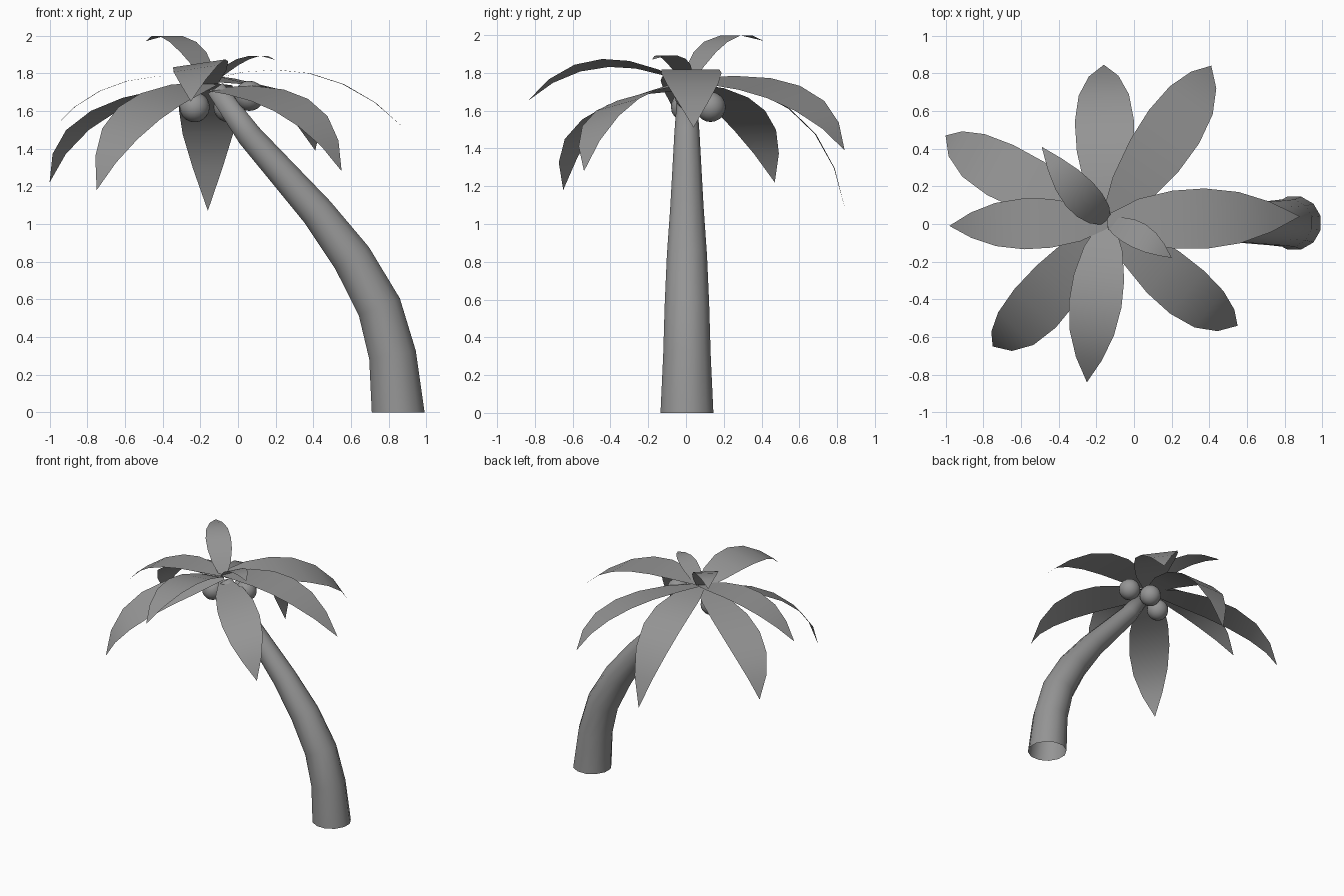
import bpy, bmesh, math
from mathutils import Vector

cube = bpy.data.objects.get("Cube")
if cube:
    bpy.data.objects.remove(cube, do_unlink=True)

grey = bpy.data.materials.new("plain_grey")
grey.use_nodes = True
grey.diffuse_color = (0.3, 0.3, 0.3, 1)
grey.node_tree.nodes["Principled BSDF"].inputs["Base Color"].default_value = (0.3, 0.3, 0.3, 1)


def finish(name, bm):
    """Turn a bmesh into a smooth shaded grey object."""
    mesh = bpy.data.meshes.new(name)
    for face in bm.faces:
        face.smooth = True
    bm.to_mesh(mesh)
    bm.free()
    mesh.materials.append(grey)
    obj = bpy.data.objects.new(name, mesh)
    bpy.context.collection.objects.link(obj)
    return obj


# Trunk: tapered rings along a leaning curve (x, z, radius), open at the base
path = [(.85, 0, .145), (.82, .305, .13), (.75, .56, .122), (.605, .82, .11),
        (.42, 1.065, .092), (.22, 1.29, .079), (.06, 1.47, .069), (-.12, 1.72, .05)]
sides = 12
bm = bmesh.new()
rings = []
for i, (x, z, r) in enumerate(path):
    before, after = path[max(i - 1, 0)], path[min(i + 1, len(path) - 1)]
    tangent = Vector((after[0] - before[0], 0, after[1] - before[1])).normalized()
    if i == 0:
        tangent = Vector((0, 0, 1))
    across = Vector((tangent.z, 0, -tangent.x))
    ring = []
    for k in range(sides):
        a = 2 * math.pi * (k + 0.5) / sides
        ring.append(bm.verts.new(Vector((x, 0.005, z)) + across * r * math.cos(a)
                                 + Vector((0, r * math.sin(a), 0))))
    rings.append(ring)
for low, high in zip(rings, rings[1:]):
    for k in range(sides):
        n = (k + 1) % sides
        bm.faces.new((low[k], low[n], high[n], high[k]))
bm.faces.new(rings[-1])
finish("trunk", bm)

# Coconuts tucked under the crown
for i, centre in enumerate([(-.23, 0, 1.62), (.06, .02, 1.68), (-.05, .13, 1.62)]):
    bm = bmesh.new()
    bmesh.ops.create_uvsphere(bm, u_segments=16, v_segments=10, radius=0.08)
    bmesh.ops.translate(bm, verts=bm.verts, vec=centre)
    finish(f"coconut_{i + 1}", bm)

# Share of the full leaf width at each step from stem to tip
outline = [(0, .25), (.14, .73), (.3, .96), (.46, 1), (.64, .85), (.82, .5), (1, 0)]


def leaf(name, base_z, middle, tip, half_width, roll):
    """Arching flat blade from the crown; roll lifts its right edge."""
    start, middle, tip = Vector((-.14, .01, base_z)), Vector(middle), Vector(tip)
    control = middle * 2 - (start + tip) / 2
    heading = tip - start
    side = Vector((heading.y, -heading.x, 0)).normalized()
    side.z = roll
    bm = bmesh.new()
    last = None
    for t, share in outline:
        p = start * (1 - t) ** 2 + control * 2 * t * (1 - t) + tip * t * t
        if share:
            pair = [bm.verts.new(p + side * half_width * share * s) for s in (-1, 1)]
        else:
            pair = [bm.verts.new(p)]
        if last:
            bm.faces.new(last + pair[::-1])
        last = pair
    finish(name, bm)


# Crown: eight drooping leaves and two short upright ones
leaves = {
    "leaf_left": (1.77, (.42, .03, 1.79), (.88, .04, 1.51), .16, 0),
    "leaf_right": (1.76, (-.62, 0, 1.75), (-.98, -.01, 1.51), .135, 0),
    "leaf_front": (1.74, (-.21, -.46, 1.85), (-.25, -.84, 1.65), .14, -.15),
    "leaf_back": (1.745, (-.158, .58, 1.585), (-.16, .845, 1.07), .157, 0),
    "leaf_back_left": (1.76, (.235, .55, 1.685), (.41, .84, 1.39), .16, -.2),
    "leaf_back_right": (1.745, (-.745, .305, 1.58), (-1, .47, 1.22), .15, 0),
    "leaf_front_right": (1.745, (-.55, -.475, 1.565), (-.75, -.65, 1.18), .15, .22),
    "leaf_front_left": (1.715, (.31, -.385, 1.615), (.55, -.54, 1.28), .145, -.22),
    "upright_leaf_back": (1.745, (-.305, .175, 1.975), (-.49, .41, 1.97), .095, 0),
    "upright_leaf_front": (1.745, (.04, -.07, 1.88), (.2, -.18, 1.87), .07, 0),
}
for name, shape in leaves.items():
    leaf(name, *shape)
